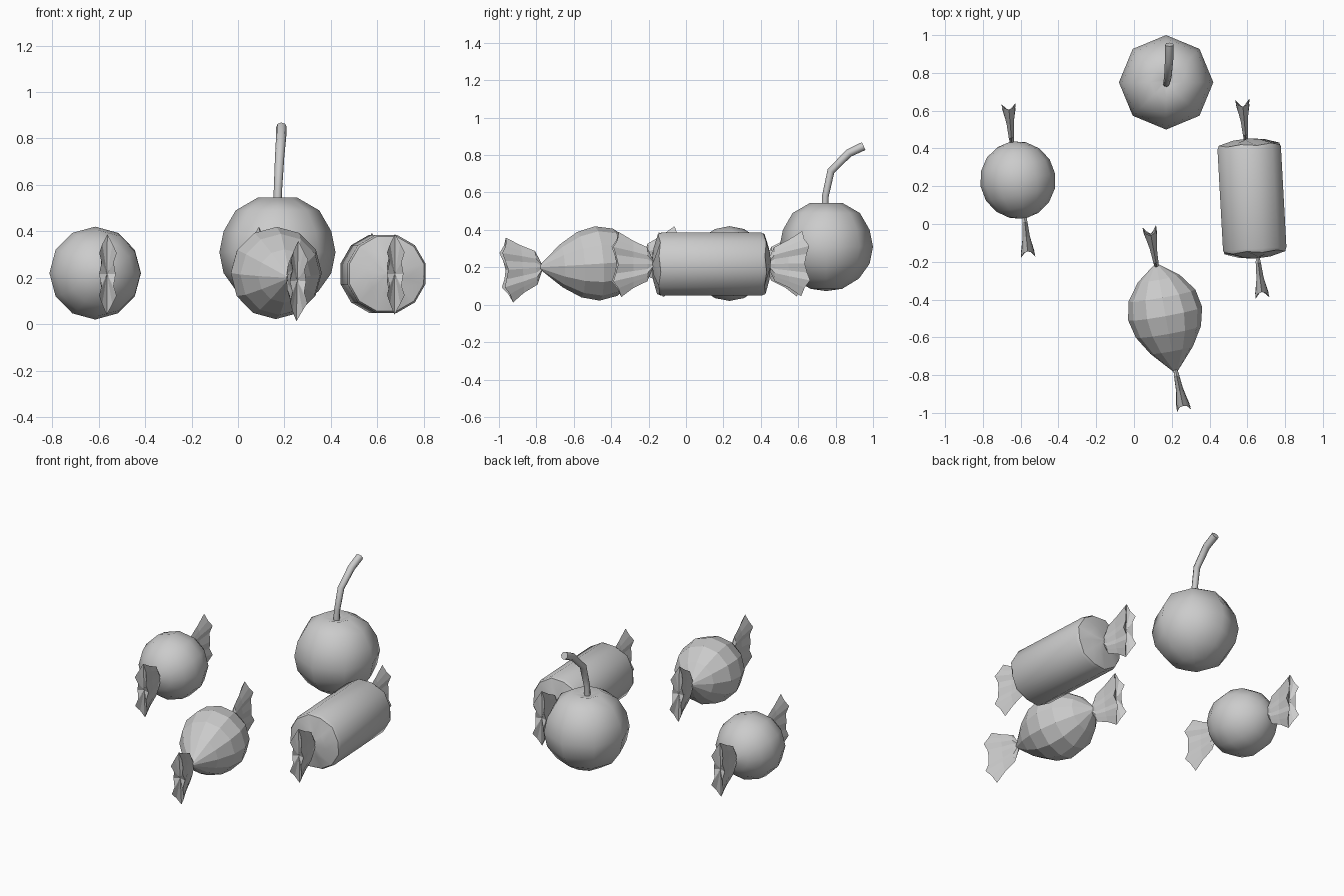
import bpy, bmesh, math
from mathutils import Vector

if "Cube" in bpy.data.objects:
    bpy.data.objects.remove(bpy.data.objects["Cube"])


def frame(p0, p1):
    """Axis direction plus sideways and upward vectors."""
    d = (Vector(p1) - Vector(p0)).normalized()
    side = d.cross(Vector((0, 0, 1)))
    side = side.normalized() if side.length > 0.01 else Vector((1, 0, 0))
    return d, side, side.cross(d)


def loft(name, rings, angle, start=None, end=None):
    """Skin a stack of rings, closing each end with a fan to a centre."""
    bm = bmesh.new()
    vs = [[bm.verts.new(p) for p in r] for r in rings]
    n = len(rings[0])
    for a, b in zip(vs, vs[1:]):
        for i in range(n):
            j = (i + 1) % n
            bm.faces.new((a[i], a[j], b[j], b[i]))
    for ring, tip in ((vs[0], start), (vs[-1], end)):
        if tip is None:
            tip = sum((v.co for v in ring), Vector()) / n
        c = bm.verts.new(tip)
        for i in range(n):
            bm.faces.new((ring[i], ring[(i + 1) % n], c))
    bmesh.ops.recalc_face_normals(bm, faces=bm.faces)
    me = bpy.data.meshes.new(name)
    bm.to_mesh(me)
    bm.free()
    ob = bpy.data.objects.new(name, me)
    bpy.context.collection.objects.link(ob)
    if angle:
        bpy.ops.object.select_all(action='DESELECT')
        ob.select_set(True)
        bpy.context.view_layer.objects.active = ob
        bpy.ops.object.shade_smooth_by_angle(angle=math.radians(angle))
    return ob


def lathe(name, p0, p1, profile, n, angle=0, phase=0.0):
    """Turn (distance fraction, radius, ripple) points about an axis."""
    d, s, u = frame(p0, p1)
    span = Vector(p1) - Vector(p0)
    rings = []
    for t, r, ripple in profile:
        ring = []
        for i in range(n):
            a = math.tau * (i + phase) / n
            k = t + (ripple if i % 2 else -ripple)
            ring.append(Vector(p0) + span * k
                        + (s * math.cos(a) + u * math.sin(a)) * r)
        rings.append(ring)
    return loft(name, rings, angle)


def wrapper_tail(name, p, q):
    """Twisted wrapper end: tall thin fan with a pleated, notched rim."""
    d, s, u = frame(p, q)
    p, q = Vector(p), Vector(q)
    length = (q - p).length
    # right half of the rim: side, height, fraction along the tail
    half = [(0, .172, .88), (.022, .13, .92), (.038, .092, 1.04),
            (.026, .05, .97), (.036, 0, .91), (.026, -.05, .97),
            (.038, -.092, 1.04), (.022, -.13, .90), (0, -.176, .81)]
    rim = half + [(-x, z, t) for x, z, t in half[-2:0:-1]]
    rings = []
    for w, h, t in ((.25, .07, -.04), (.36, .52, .13), (.5, .73, .5)):
        rings.append([p + d * length * t + s * x * w + u * z * h
                      for x, z, _ in rim])
    rings.append([p + d * length * t + s * x + u * z for x, z, t in rim])
    loft(name, rings, 0, end=p + d * length * .84)


# Cherry with a dimpled top
cherry = [(-.237, .002), (-.225, .085), (-.17, .175), (-.09, .232),
          (0, .25), (.09, .232), (.18, .18), (.235, .085), (.215, .02)]
lathe("cherry", (.17, .75, .31), (.17, .75, 1.31),
      [(t, r, 0) for t, r in cherry], 8, 60)

# Cherry stem
path = [Vector(p) for p in ((.17, .743, .50), (.172, .745, .58), (.179, .775, .715),
                            (.186, .87, .81), (.187, .95, .848))]
rings = []
for i, c in enumerate(path):
    d = (path[min(i + 1, 4)] - path[max(i - 1, 0)]).normalized()
    side = Vector((1, 0, 0))
    up = side.cross(d).normalized()
    r = (.018, .018, .02, .022, .023)[i]
    rings.append([c + (side * math.cos(k * math.tau / 8)
                       + up * math.sin(k * math.tau / 8)) * r for k in range(8)])
loft("cherry_stem", rings, 50)

# Candy bodies
ball = [((1 - math.cos(math.pi * k / 8)) / 2,
         max(.012, .2 * math.sin(math.pi * k / 8)), 0) for k in range(9)]
lathe("round_candy", (-.58, .03, .22), (-.65, .435, .22), ball, 12, 40)

oval = [(0, .012, 0), (.2, .115, 0), (.37, .175, 0), (.54, .199, 0),
        (.71, .18, 0), (.87, .112, 0), (1, .012, 0)]
lathe("oval_candy", (.22, -.78, .2), (.118, -.215, .238), oval, 12)

roll = [(-.06, .012, 0), (-.035, .085, .014), (0, .166, .008), (.03, .174, 0),
        (.97, .174, 0), (1, .166, .008), (1.035, .085, .014), (1.06, .012, 0)]
lathe("roll_candy", (.64, -.148, .217), (.609, .418, .217), roll, 12, 40, .5)

# Wrapper tails, front and back of each candy
tails = {
    "round": (((-.58, .035, .22), (-.561, -.165, .215)),
              ((-.647, .43, .22), (-.664, .63, .22))),
    "oval": (((.22, -.775, .2), (.262, -.975, .185)),
             ((.12, -.225, .235), (.083, -.025, .25))),
    "roll": (((.655, -.18, .217), (.679, -.385, .217)),
             ((.593, .445, .217), (.574, .65, .222))),
}
for kind, ends in tails.items():
    for label, (p, q) in zip(("front", "back"), ends):
        wrapper_tail(f"{kind}_{label}_wrapper", p, q)
